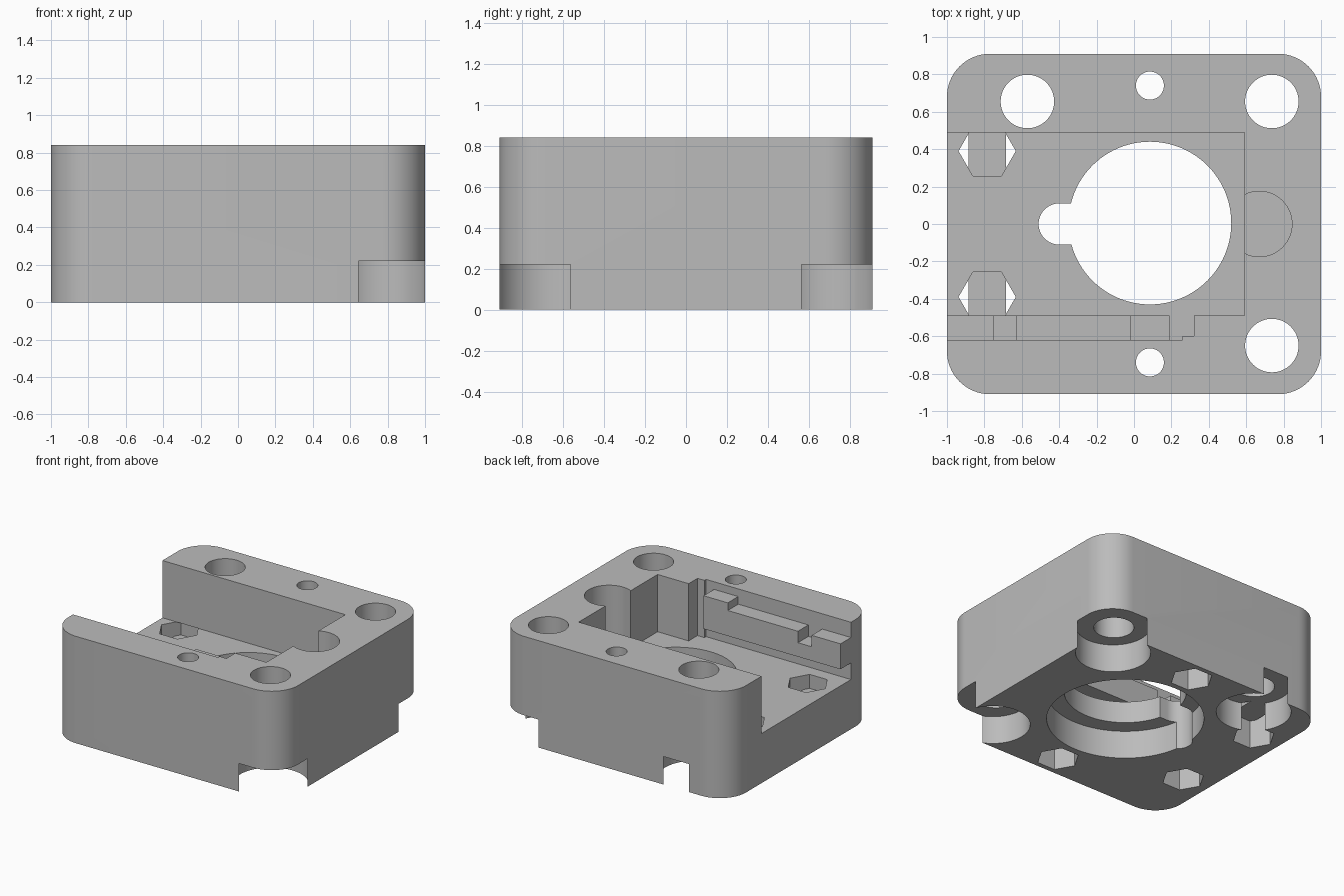
import bpy, math

if "Cube" in bpy.data.objects:
    bpy.data.objects.remove(bpy.data.objects["Cube"], do_unlink=True)

HEIGHT, FLOOR, POCKET = 0.84, 0.39, 0.22

grey = bpy.data.materials.new("plain_grey")
grey.use_nodes = True
grey.diffuse_color = (0.5, 0.5, 0.5, 1)
grey.node_tree.nodes["Principled BSDF"].inputs["Base Color"].default_value = (0.5, 0.5, 0.5, 1)


def prism(name, outline, z0, z1):
    """Solid prism from a counter-clockwise outline."""
    n = len(outline)
    verts = [(x, y, z) for z in (z0, z1) for x, y in outline]
    faces = [tuple(reversed(range(n))), tuple(range(n, 2 * n))]
    faces += [(i, (i + 1) % n, (i + 1) % n + n, i + n) for i in range(n)]
    mesh = bpy.data.meshes.new(name)
    mesh.from_pydata(verts, [], faces)
    mesh.materials.append(grey)
    obj = bpy.data.objects.new(name, mesh)
    bpy.context.collection.objects.link(obj)
    return obj


def box(x0, x1, y0, y1):
    return [(x0, y0), (x1, y0), (x1, y1), (x0, y1)]


def ring(cx, cy, r, sides=64, start=0.0, sweep=math.tau):
    steps = sides if sweep == math.tau else sides - 1
    return [(cx + r * math.cos(start + sweep * i / steps),
             cy + r * math.sin(start + sweep * i / steps)) for i in range(sides)]


def cut(outline, z0, z1):
    """Remove a prism from the body."""
    cutter = prism("cutter", outline, z0, z1)
    cutter.hide_render = True
    mod = body.modifiers.new("cut", "BOOLEAN")
    mod.operation, mod.solver, mod.object = "DIFFERENCE", "EXACT", cutter
    bpy.context.view_layer.objects.active = body
    bpy.ops.object.modifier_apply(modifier=mod.name)
    mesh = cutter.data
    bpy.data.objects.remove(cutter, do_unlink=True)
    bpy.data.meshes.remove(mesh)


# Rounded block
corner = 0.23
outline = []
for i, (sx, sy) in enumerate([(1, 1), (-1, 1), (-1, -1), (1, -1)]):
    outline += ring(sx * (1 - corner), sy * (0.91 - corner), corner, 17,
                    i * math.pi / 2, math.pi / 2)
body = prism("housing_block", outline, 0, HEIGHT)

TOP, LOW = HEIGHT + 0.1, -0.1

# Main channel, open on one side, with a round relief in its end wall
cut(box(-1.2, 0.59, -0.49, 0.49), FLOOR, TOP)
cut(ring(0.67, 0, 0.175), FLOOR + 0.02, TOP)

# Stepped rail along the front wall: undercut, recesses above it, and end groove
back = -0.62
cut(box(-1.2, 0.26, back, -0.45), FLOOR, 0.52)
for x0, x1, z in [(-1.2, -0.75, 0.72), (-0.75, -0.63, 0.63),
                  (-0.63, -0.02, 0.72), (-0.02, 0.19, 0.78)]:
    cut(box(x0, x1, back, -0.45), z, TOP)
cut(box(0.19, 0.26, back, -0.45), FLOOR, TOP)
cut(box(0.19, 0.32, -0.6, -0.45), FLOOR, TOP)

# Central bore with wider lower seat and side keyway
cut(ring(0.085, 0.005, 0.435, 96), LOW, FLOOR + 0.1)
cut(ring(0.085, 0.005, 0.56, 96), LOW, POCKET)
keyway = ring(-0.4, 0, 0.11, 33, math.pi / 2, math.pi) + [(-0.2, -0.11), (-0.2, 0.11)]
cut(keyway, LOW, FLOOR + 0.1)

# Corner bolt holes, whose wide lower seats break through the side walls
for x, y, seat_x in [(0.737, 0.655, 0.754), (0.737, -0.65, 0.754), (-0.57, 0.655, -0.553)]:
    cut(ring(x, y, 0.143), LOW, TOP)
    cut(ring(seat_x, math.copysign(0.667, y), 0.267), LOW, POCKET)

for side in (1, -1):
    # Small screw holes with nut pockets underneath
    cut(ring(0.085, side * 0.74, 0.075, 48), LOW, TOP)
    cut(ring(0.085, side * 0.74, 0.153, 6), LOW, POCKET)
    # Hexagonal openings in the channel floor
    cut(ring(-0.785, side * 0.39, 0.153, 6), LOW, FLOOR)
    # Thin bridge across each hexagonal opening
    bridge = prism("hex_bridge", box(-0.885, -0.685, side * 0.39 - 0.14, side * 0.39 + 0.14),
                   POCKET, POCKET + 0.06)

# Smooth curved walls, sharp edges
bpy.ops.object.select_all(action="DESELECT")
body.select_set(True)
bpy.context.view_layer.objects.active = body
bpy.ops.object.shade_smooth_by_angle(angle=math.radians(30))
